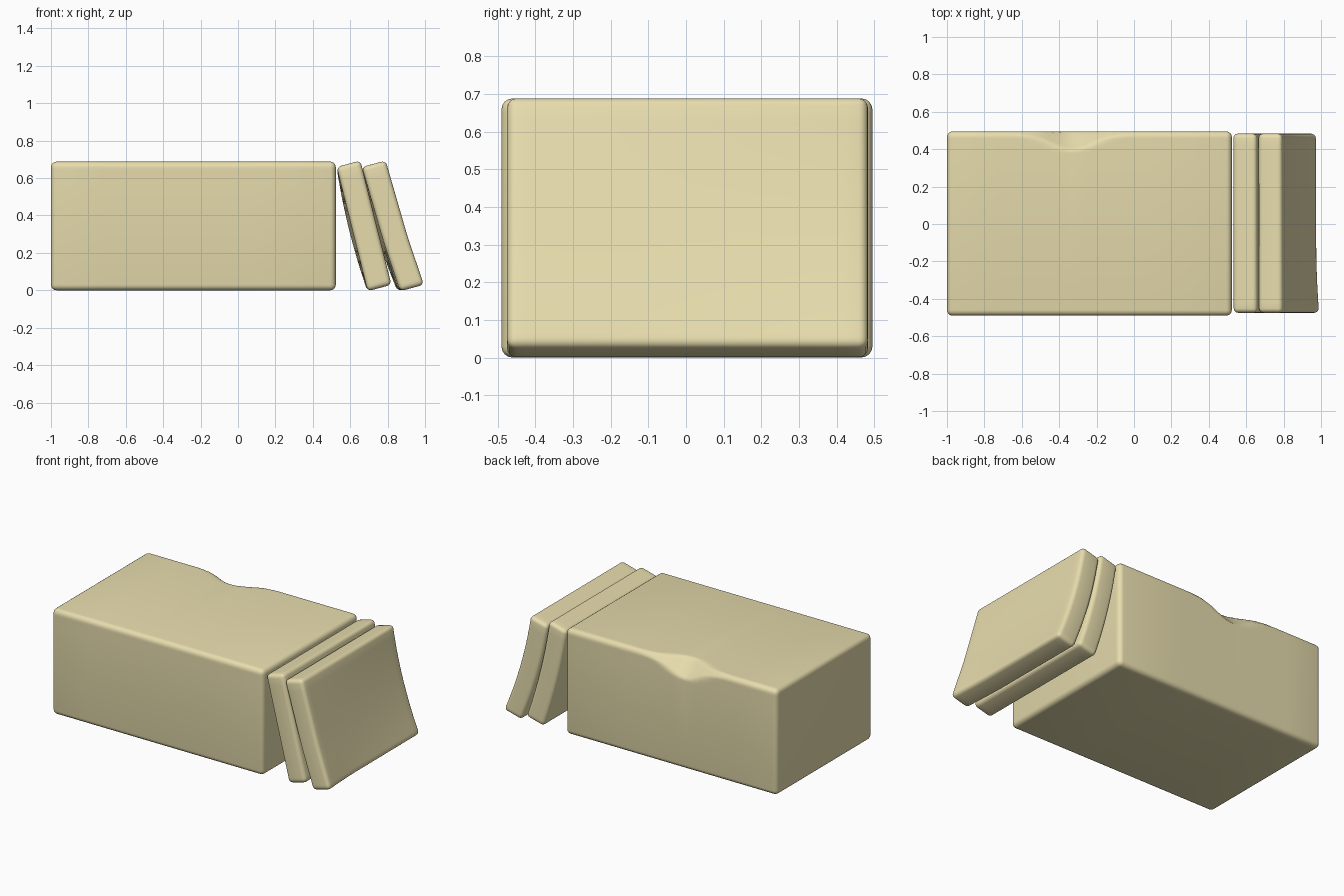
import bpy, bmesh, math
from mathutils import Vector

if "Cube" in bpy.data.objects:
    bpy.data.objects.remove(bpy.data.objects["Cube"])

mat = bpy.data.materials.new("butter_yellow")
mat.diffuse_color = (0.80, 0.72, 0.42, 1)
mat.use_nodes = True
mat.node_tree.nodes["Principled BSDF"].inputs["Base Color"].default_value = mat.diffuse_color


def rounded_box(name, lo, hi, bevel, cuts, shape):
    """Bevelled box, sliced along each axis so it can be bent, then reshaped."""
    bm = bmesh.new()
    bmesh.ops.create_cube(bm, size=1)
    for v in bm.verts:
        v.co = Vector([lo[i] + (v.co[i] + 0.5) * (hi[i] - lo[i]) for i in range(3)])
    bmesh.ops.bevel(bm, geom=bm.edges[:], offset=bevel, segments=4,
                    profile=0.5, affect='EDGES')
    for axis, positions in enumerate(cuts):
        normal = Vector((0, 0, 0))
        normal[axis] = 1
        for p in positions:
            bmesh.ops.bisect_plane(bm, geom=bm.verts[:] + bm.edges[:] + bm.faces[:],
                                   plane_co=normal * p, plane_no=normal)
    for v in bm.verts:
        v.co = shape(v.co)
    bmesh.ops.recalc_face_normals(bm, faces=bm.faces[:])
    mesh = bpy.data.meshes.new(name)
    bm.to_mesh(mesh)
    bm.free()
    ob = bpy.data.objects.new(name, mesh)
    bpy.context.collection.objects.link(ob)
    mesh.materials.append(mat)
    bpy.ops.object.select_all(action='DESELECT')
    ob.select_set(True)
    bpy.context.view_layer.objects.active = ob
    bpy.ops.object.shade_smooth_by_angle(angle=math.radians(40))
    return ob


# Main block with a shallow scoop worn out of its back top edge
def dent(co):
    w = math.exp(-((co.x + 0.33) / 0.15) ** 2)
    limit = 0.495 + 0.70 - 0.018 - 0.085 * w
    over = co.y + co.z - limit
    if over > 0 and w > 0.02:
        co = co - Vector((0, over * 0.5, over * 0.5))
    return co


rounded_box("butter_block", (-1, -0.49, 0.012), (0.523, 0.495, 0.70), 0.03,
            ([-0.73 + 0.04 * i for i in range(21)],
             [0.38 + 0.015 * i for i in range(6)],
             [0.585 + 0.015 * i for i in range(6)]), dent)


# Leaning slices: local box (thickness, width, height) tilted, back edge bowed
def lean(x0, x1, bow, flare):
    def shape(co):
        t = min(max((0.69 - co.z) / 0.68, 0), 1)
        back = (co.y + 0.475) / 0.955
        x = x0 + (x1 - x0) * t + co.x
        x -= bow * back * 4 * t * (1 - t)
        x += flare * max(0, 1 - back * 4) * max(0, t - 0.6) / 0.4
        z = co.z + (co.x - 0.062) * 0.27
        return Vector((x, co.y, z))
    return shape


grid = ([], [-0.42 + 0.12 * i for i in range(8)], [0.06 + 0.07 * i for i in range(9)])
for name, x0, x1, bow, flare in (("first_slice", 0.527, 0.697, 0.018, 0.0),
                                 ("second_slice", 0.662, 0.859, 0.024, 0.014)):
    rounded_box(name, (0, -0.475, 0.024), (0.127, 0.483, 0.688), 0.024,
                grid, lean(x0, x1, bow, flare))

# Rest everything on the ground
objs = [o for o in bpy.data.objects if o.type == 'MESH']
low = min(v.co.z for o in objs for v in o.data.vertices)
for o in objs:
    for v in o.data.vertices:
        v.co.z -= low
